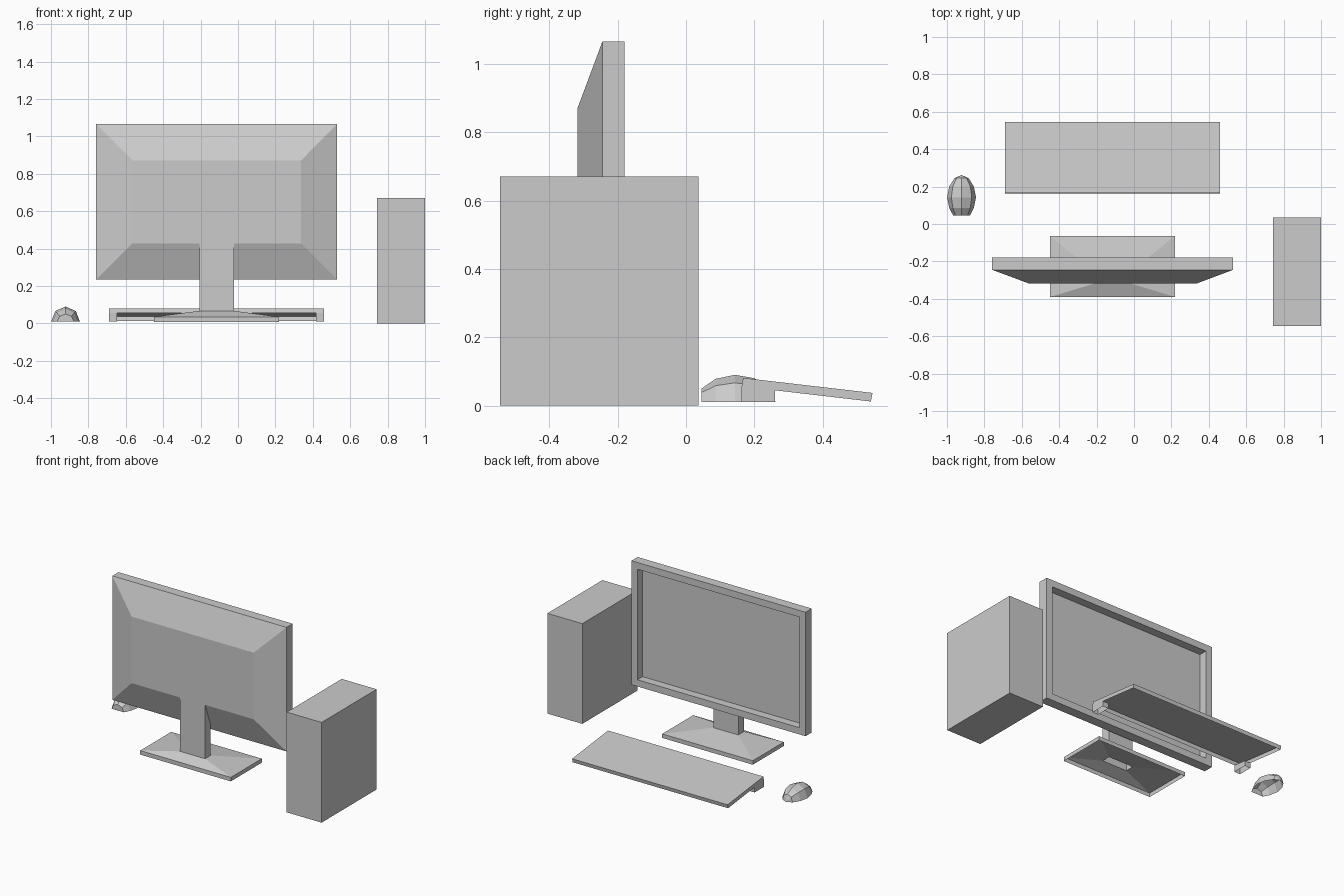
import bpy, bmesh
from math import sin, cos, radians

if "Cube" in bpy.data.objects:
    bpy.data.objects.remove(bpy.data.objects["Cube"])


def loft(name, rings, cap_start=False, cap_end=False, closed=True):
    """Skin a list of equally long point rings; ends may stay open."""
    bm = bmesh.new()
    loops = [[bm.verts.new(p) for p in ring] for ring in rings]
    n = len(loops[0])
    for a, b in zip(loops, loops[1:]):
        for i in range(n if closed else n - 1):
            j = (i + 1) % n
            bm.faces.new((a[i], a[j], b[j], b[i]))
    if cap_start:
        bm.faces.new(loops[0])
    if cap_end:
        bm.faces.new(loops[-1])
    bmesh.ops.remove_doubles(bm, verts=bm.verts, dist=0.0005)
    bmesh.ops.recalc_face_normals(bm, faces=bm.faces)
    mesh = bpy.data.meshes.new(name)
    bm.to_mesh(mesh)
    bm.free()
    obj = bpy.data.objects.new(name, mesh)
    bpy.context.collection.objects.link(obj)
    return obj


def flat(x0, x1, y0, y1, z):
    """Horizontal rectangle."""
    return [(x0, y0, z), (x1, y0, z), (x1, y1, z), (x0, y1, z)]


def upright(x0, x1, z0, z1, y):
    """Rectangle facing along y."""
    return [(x0, y, z0), (x1, y, z0), (x1, y, z1), (x0, y, z1)]


# Computer tower
tower = (0.742, 1.0, -0.545, 0.036)
loft("tower", [flat(*tower, 0), flat(*tower, 0.67)], True, True)

# Monitor: recessed screen, bezel, casing and tapered back
outer = (-0.758, 0.53, 0.236, 1.065)
b = 0.045
inner = (outer[0] + b, outer[1] - b, outer[2] + b, outer[3] - b)
loft("monitor", [
    upright(*inner, -0.235),
    upright(*inner, -0.18),
    upright(*outer, -0.18),
    upright(*outer, -0.245),
    upright(-0.565, 0.338, 0.427, 0.872, -0.317),
], True, True)

# Stand: hollow foot plate sloping up into a hollow neck
plate = (-0.45, 0.22, -0.39, -0.063)
neck = (-0.206, -0.022, -0.317, -0.258)
loft("monitor_stand", [
    flat(*plate, 0.008),
    flat(*plate, 0.035),
    flat(*neck, 0.067),
    flat(*neck, 0.427),
])

# Keyboard: tilted tray, open underneath
kx0, kx1 = -0.69, 0.46


def tilted(y0, z0, y1, z1):
    return [(kx0, y0, z0), (kx1, y0, z0), (kx1, y1, z1), (kx0, y1, z1)]


loft("keyboard", [
    tilted(0.163, 0.056, 0.541, 0.012),
    tilted(0.167, 0.081, 0.546, 0.037),
], cap_end=True)

# Keyboard feet
for side, x0 in (("left", kx0), ("right", kx1 - 0.043)):
    x1 = x0 + 0.043
    loft("keyboard_foot_" + side, [
        flat(x0, x1, 0.163, 0.26, 0.01),
        [(x0, 0.163, 0.056), (x1, 0.163, 0.056),
         (x1, 0.26, 0.0447), (x0, 0.26, 0.0447)],
    ])

# Mouse: faceted half egg, sections of (y, half width, height)
sections = [(0.046, 0.045, 0.04), (0.086, 0.066, 0.068), (0.143, 0.077, 0.08),
            (0.2, 0.066, 0.07), (0.245, 0.038, 0.045), (0.262, 0.0, 0.0)]
loft("mouse", [
    [(-0.922 + w * cos(radians(45 * k)), y, 0.01 + h * sin(radians(45 * k)))
     for k in range(5)]
    for y, w, h in sections
], cap_start=True, closed=False)
